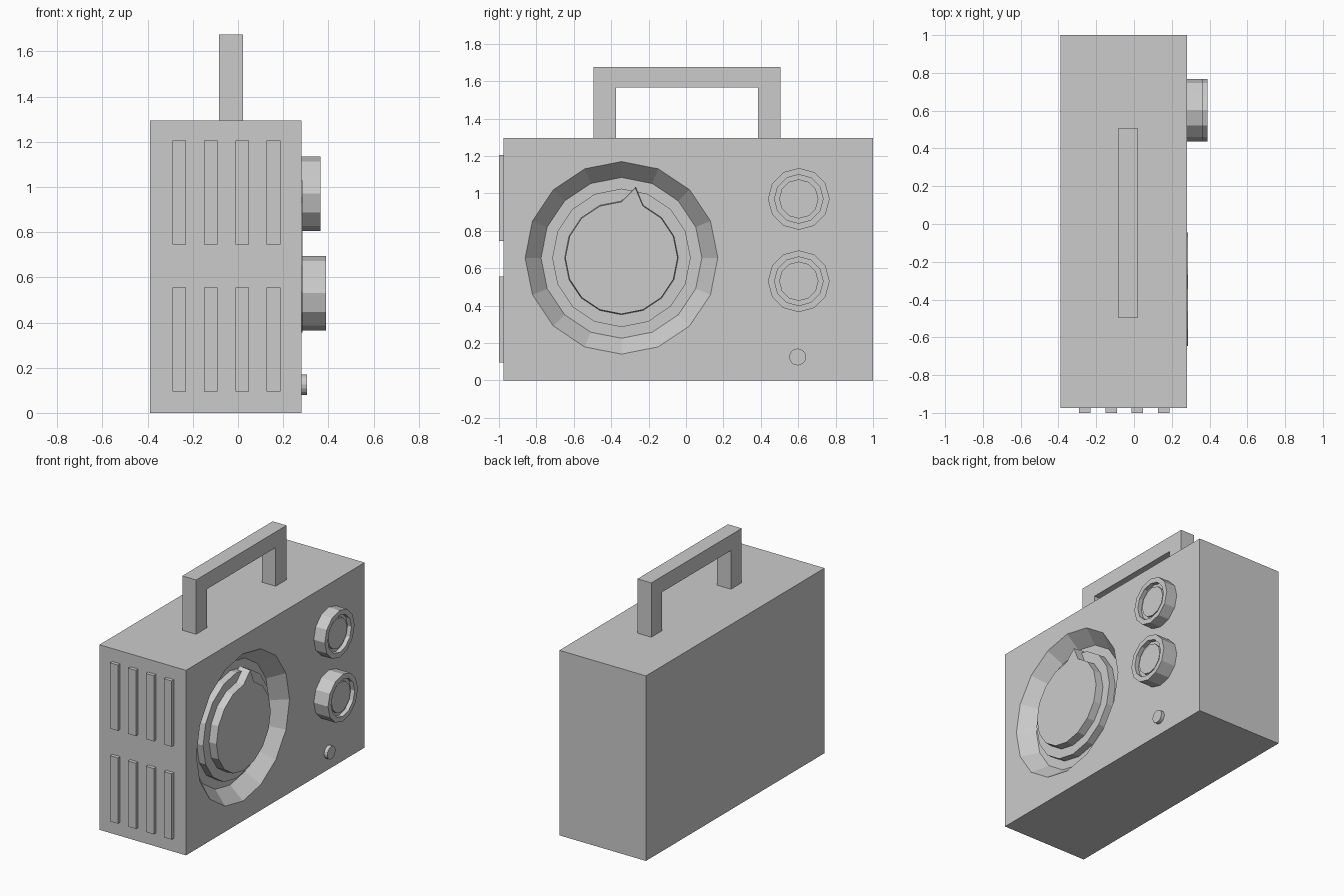
import bpy, bmesh
from math import sin, cos, pi
from mathutils import Vector

cube = bpy.data.objects.get("Cube")
if cube:
    bpy.data.objects.remove(cube, do_unlink=True)

grey = bpy.data.materials.new("plain grey")
grey.use_nodes = True
colour = (0.6, 0.6, 0.6, 1)
grey.diffuse_color = colour
grey.node_tree.nodes["Principled BSDF"].inputs["Base Color"].default_value = colour


def finish(name, bm):
    bmesh.ops.recalc_face_normals(bm, faces=bm.faces)
    mesh = bpy.data.meshes.new(name)
    bm.to_mesh(mesh)
    bm.free()
    mesh.materials.append(grey)
    obj = bpy.data.objects.new(name, mesh)
    bpy.context.collection.objects.link(obj)
    return obj


def box(name, low, high):
    low, high = Vector(low), Vector(high)
    bm = bmesh.new()
    bmesh.ops.create_cube(bm, size=1)
    bmesh.ops.scale(bm, vec=high - low, verts=bm.verts)
    bmesh.ops.translate(bm, vec=(low + high) / 2, verts=bm.verts)
    return finish(name, bm)


def turned(name, y, z, sides, profile, pointer=False):
    """Capped turned solid along x; profile is (radius, x) from back to front."""
    outline = [(pi / 2 - 2 * pi * i / sides, 1) for i in range(sides)]
    if pointer:
        outline.insert(1, (pi / 2 - pi / sides, 1.27))
    bm = bmesh.new()
    rings = [[bm.verts.new((x, y + r * k * cos(a), z + r * k * sin(a)))
              for a, k in outline] for r, x in profile]
    for a, b in zip(rings, rings[1:]):
        for i in range(len(outline)):
            j = (i + 1) % len(outline)
            bm.faces.new((a[i], a[j], b[j], b[i]))
    bm.faces.new(rings[0])
    bm.faces.new(rings[-1])
    return finish(name, bm)


# Case with a sloping round well cut into its dial side
FACE = 0.28
DIAL = (-0.345, 0.655)
body = box("body", (-0.39, -0.975, 0), (FACE, 1, 1.295))
cutter = turned("well_cutter", *DIAL, 16, [(0.43, 0.18), (0.515, FACE), (0.515, 0.4)])
cutter.hide_render = True
cut = body.modifiers.new("dial well", "BOOLEAN")
cut.operation = "DIFFERENCE"
cut.solver = "EXACT"
cut.object = cutter
bpy.context.view_layer.update()
cut_mesh = bpy.data.meshes.new_from_object(
    body.evaluated_get(bpy.context.evaluated_depsgraph_get()))
body.modifiers.clear()
body.data = cut_mesh
bpy.data.objects.remove(cutter, do_unlink=True)

# Large dial: low step and pointed knob
turned("dial_step", *DIAL, 16, [(0.37, 0.17), (0.37, 0.23)])
turned("dial_knob", *DIAL, 16, [(0.306, 0.2), (0.3, 0.285)], pointer=True)

# Two small knobs with a sunken ring around a raised centre
for name, z, front in (("upper_knob", 0.97, 0.365), ("lower_knob", 0.53, 0.39)):
    turned(name, 0.603, z, 12, [
        (0.165, FACE - 0.01), (0.165, front), (0.13, front),
        (0.13, front - 0.03), (0.105, front - 0.03), (0.105, front - 0.015)])

# Push button
turned("push_button", 0.597, 0.125, 16, [(0.045, FACE - 0.01), (0.045, 0.305)])

# Vent slats in two rows on the front
for row, z in (("lower", 0.095), ("upper", 0.745)):
    for i in range(4):
        x = -0.29 + 0.139 * i
        box(f"{row}_vent_slat_{i + 1}", (x, -1, z), (x + 0.06, -0.97, z + 0.46))

# Carrying handle: one bent bar extruded across
outer = [(-0.495, 1.29), (-0.495, 1.675), (0.505, 1.675), (0.505, 1.29)]
inner = [(0.385, 1.29), (0.385, 1.565), (-0.375, 1.565), (-0.375, 1.29)]
bm = bmesh.new()
side = bm.faces.new([bm.verts.new((-0.085, y, z)) for y, z in outer + inner])
extruded = bmesh.ops.extrude_face_region(bm, geom=[side], use_keep_orig=True)["geom"]
bmesh.ops.translate(bm, vec=(0.107, 0, 0),
                    verts=[v for v in extruded if isinstance(v, bmesh.types.BMVert)])
finish("handle", bm)
